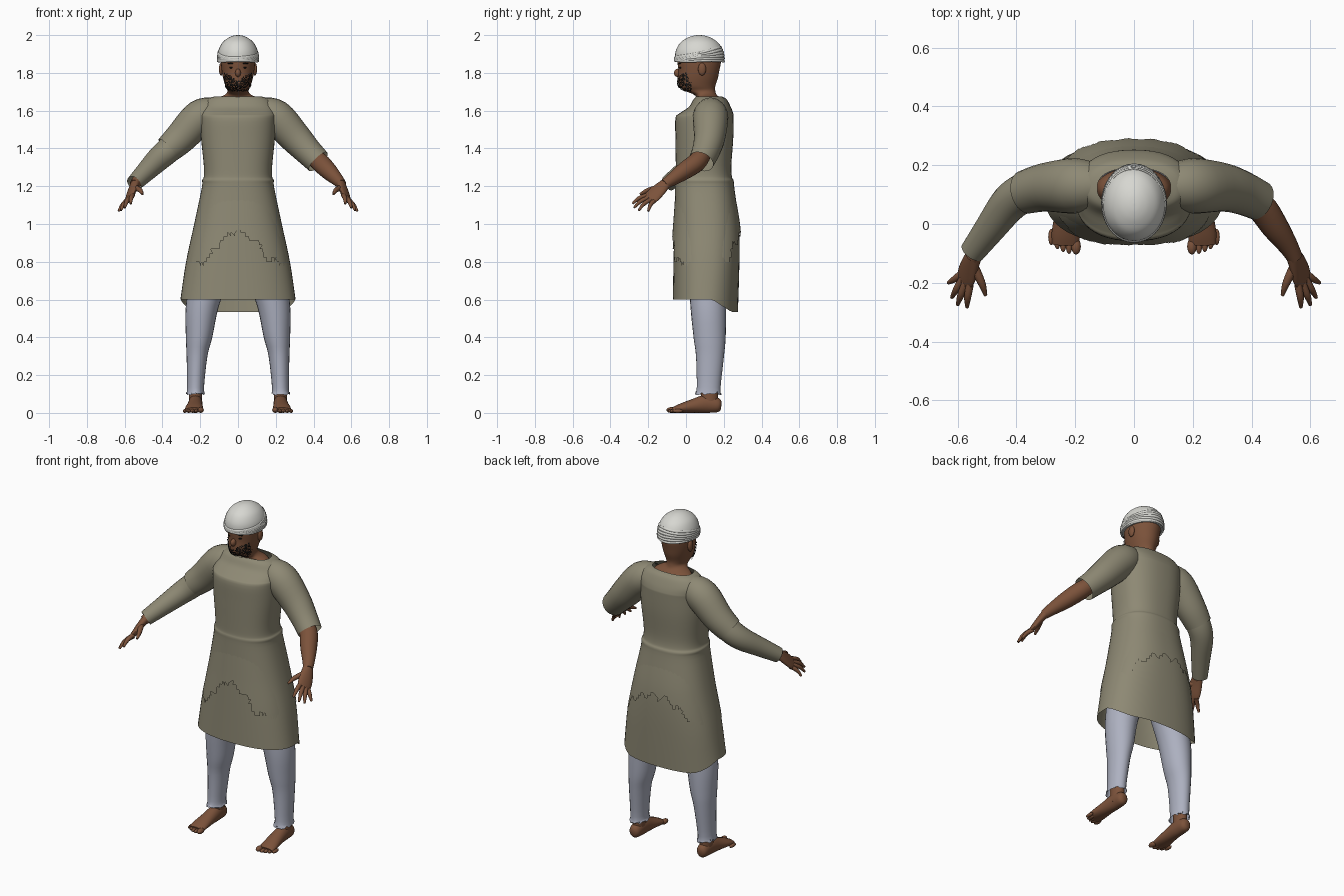
import bpy, bmesh, math, random
from mathutils import Vector

random.seed(4)
if "Cube" in bpy.data.objects:
    bpy.data.objects.remove(bpy.data.objects["Cube"])
parts = []


def material(name, rgb):
    m = bpy.data.materials.new(name)
    m.use_nodes = True
    m.diffuse_color = (*rgb, 1)
    bsdf = m.node_tree.nodes["Principled BSDF"]
    bsdf.inputs["Base Color"].default_value = (*rgb, 1)
    bsdf.inputs["Roughness"].default_value = 0.8
    return m


CLOTH = material("olive cloth", (0.27, 0.25, 0.175))
TROUSER = material("pale blue cloth", (0.42, 0.44, 0.53))
SKIN = material("brown skin", (0.2, 0.085, 0.043))
WHITE = material("off white cloth", (0.68, 0.68, 0.64))
BLACK = material("black hair", (0.008, 0.007, 0.006))


def finish(name, bm, mat):
    me = bpy.data.meshes.new(name)
    bm.to_mesh(me)
    bm.free()
    me.materials.append(mat)
    ob = bpy.data.objects.new(name, me)
    bpy.context.collection.objects.link(ob)
    parts.append(ob)
    return ob


def smooth_rows(rows, steps):
    """Catmull-Rom interpolation of (x, y, z, a, b) sections."""
    out = []
    for i in range(len(rows) - 1):
        p0, p1, p2 = rows[max(i - 1, 0)], rows[i], rows[i + 1]
        p3 = rows[min(i + 2, len(rows) - 1)]
        for k in range(steps):
            t = k / steps
            out.append([0.5 * (2 * b + (c - a) * t + (2 * a - 5 * b + 4 * c - d) * t * t
                               + (3 * b - a - 3 * c + d) * t ** 3)
                        for a, b, c, d in zip(p0, p1, p2, p3)])
    return out + [list(rows[-1])]


def loft(name, rows, mat, side=(1, 0, 0), flat=False, n=20, steps=4, power=2,
         cap=True, keep=None, warp=None):
    """Skin elliptical sections along a path; keep() trims faces, warp() moves points."""
    rows = smooth_rows(rows, steps)
    bm = bmesh.new()
    rings = []
    for i, (x, y, z, a, b) in enumerate(rows):
        u, v = Vector((1, 0, 0)), Vector((0, 1, 0))
        if not flat:
            t = Vector(rows[min(i + 1, len(rows) - 1)][:3]) - Vector(rows[max(i - 1, 0)][:3])
            t.normalize()
            u = Vector(side)
            u = (u - t * u.dot(t)).normalized()
            v = t.cross(u)
        ring = []
        for k in range(n):
            w = 2 * math.pi * k / n
            c, s = math.cos(w), math.sin(w)
            c = math.copysign(abs(c) ** (2 / power), c)
            s = math.copysign(abs(s) ** (2 / power), s)
            co = Vector((x, y, z)) + u * a * c + v * b * s
            ring.append(bm.verts.new(warp(co) if warp else co))
        rings.append(ring)
    for r, q in zip(rings, rings[1:]):
        for k in range(n):
            j = (k + 1) % n
            bm.faces.new((r[k], r[j], q[j], q[k]))
    if cap:
        bm.faces.new(rings[0])
        bm.faces.new(rings[-1])
    bmesh.ops.recalc_face_normals(bm, faces=bm.faces[:])
    if keep:
        bmesh.ops.triangulate(bm, faces=bm.faces[:])
        gone = [f for f in bm.faces if not keep(f.calc_center_median())]
        bmesh.ops.delete(bm, geom=gone, context='FACES')
    return finish(name, bm, mat)


def ball(name, loc, size, mat):
    bm = bmesh.new()
    bmesh.ops.create_uvsphere(bm, u_segments=16, v_segments=10, radius=1)
    for v in bm.verts:
        v.co = Vector(loc) + Vector(c * s for c, s in zip(v.co, size))
    return finish(name, bm, mat)


# Tunic body with a dipped back hem
def tunic_rows(spec, grow=None):
    return [(0, (f + r) / 2, z, a, (r - f) / 2 + (grow(z) if grow else 0))
            for z, a, f, r in spec]


skirt = [(.6, .305, -.07, .275), (.8, .275, -.066, .283), (1, .232, -.062, .28),
         (1.19, .192, -.058, .256)]
bodice = [(1.23, .19, -.058, .252), (1.25, .181, -.054, .243), (1.31, .181, -.054, .24),
          (1.45, .195, -.056, .25), (1.56, .2, -.056, .252), (1.585, .2, -.035, .25),
          (1.62, .195, .015, .237), (1.66, .165, .04, .215), (1.675, .125, .055, .19)]


def dip_hem(co):
    if co.z < .75:
        drop = min(1, max(0, (co.y - .14) / .1)) * .065
        co.z -= drop * (.75 - co.z) / .15
    return co


loft("tunic", tunic_rows(skirt + bodice), CLOTH, flat=True, n=48, power=2.4,
     cap=False, warp=dip_hem)


# Ragged overlapping layer on the front and back of the skirt
def above_tear(c):
    jag = .018 * math.sin(75 * c.x) + random.uniform(-.008, .008)
    if c.y < .1:
        return c.z > max(.8, .955 - 6 * c.x ** 2) + jag
    return c.z > max(.82, .965 - 2.6 * c.x ** 2) + jag


loft("torn_layer", tunic_rows([(z, a - .004, f, r) for z, a, f, r in skirt],
                              lambda z: .016 - max(0, z - .8) * .05),
     CLOTH, flat=True, n=90, steps=9, power=2.4, cap=False, keep=above_tear)

# Head, neck and face
head = [(0, .12, 1.62, .13, .072), (0, .12, 1.662, .112, .064), (0, .102, 1.685, .068, .06),
        (0, .075, 1.705, .056, .08), (0, .06, 1.73, .066, .095), (0, .063, 1.77, .078, .105),
        (0, .068, 1.81, .086, .108), (0, .07, 1.86, .09, .115), (0, .07, 1.9, .085, .11)]
loft("head", head, SKIN, flat=True, n=32)
ball("nose", (0, -.044, 1.8), (.015, .02, .022), SKIN)
for s, tag in ((1, "left"), (-1, "right")):
    ball(tag + "_ear", (s * .089, .085, 1.82), (.012, .021, .034), SKIN)
    ball(tag + "_eye", (s * .034, -.029, 1.828), (.012, .007, .005), BLACK)
    ball(tag + "_eyebrow", (s * .036, -.033, 1.85), (.02, .007, .004), BLACK)


# Patchy beard standing just off the jaw
def in_beard(c):
    inside = c.y < .03 and c.z < 1.765 + .5 * abs(c.x) and abs(c.x) < .075
    mouth = abs(c.x) < .02 and abs(c.z - 1.765) < .006
    return inside and not mouth and random.random() < .68


loft("beard", [(x, y, z - .004, a + .005, b + .007) for x, y, z, a, b in head[3:7]], BLACK,
     flat=True, n=84, steps=6, cap=False, keep=in_beard)

# Wound head cloth: dome and wrapped strips
loft("head_wrap_dome",
     [(0, .07, 1.857, .098, .122), (0, .071, 1.88, .107, .129), (0, .071, 1.92, .103, .124),
      (0, .07, 1.96, .083, .1), (0, .07, 1.985, .053, .064), (0, .07, 1.997, .024, .03),
      (0, .07, 2, .002, .002)], WHITE, flat=True, n=36)
for i in range(6):
    path = []
    for k in range(37):
        w = 2 * math.pi * k / 36
        back = .5 + .5 * math.sin(w)
        z = 1.864 + i * (.003 + .011 * back) + .002 * math.sin(3 * w + i)
        r = math.sqrt(max(.1, 1 - ((z - 1.875) / .128) ** 2))
        path.append((.107 * r * math.cos(w), .071 + .13 * r * math.sin(w), z, .007, .005))
    loft("head_wrap_strip_%d" % (i + 1), path, WHITE, side=(0, 0, 1), n=8, steps=1)

# Sleeves: short on the left, layered long sleeve on the right
shoulder = [(.12, .13, 1.59, .075, .08), (.2, .13, 1.565, .094, .094),
            (.3, .125, 1.46, .083, .085)]
loft("left_sleeve", shoulder + [(.37, .105, 1.385, .074, .074), (.425, .08, 1.33, .068, .068)],
     CLOTH, side=(0, 1, 0), cap=False, n=24)
mirrored = [(-x, y, z, a, b) for x, y, z, a, b in shoulder]
loft("right_upper_sleeve", mirrored + [(-.37, .108, 1.395, .074, .074)],
     CLOTH, side=(0, 1, 0), cap=False, n=24)
loft("right_lower_sleeve",
     [(-.3, .125, 1.46, .07, .07), (-.37, .107, 1.39, .069, .069), (-.425, .07, 1.34, .064, .064),
      (-.49, -.015, 1.275, .053, .053), (-.55, -.095, 1.215, .043, .043)],
     CLOTH, side=(0, 1, 0), cap=False, n=24)

# Bare forearms, hands, legs and feet, both sides
tips = [((.582, -.165, 1.125), (.632, -.2, 1.068)), ((.583, -.185, 1.13), (.62, -.25, 1.072)),
        ((.573, -.2, 1.14), (.6, -.275, 1.086)), ((.558, -.205, 1.153), (.568, -.283, 1.108))]
for s, tag in ((1, "left"), (-1, "right")):
    def flip(rows):
        return [(s * r[0], *r[1:]) for r in rows]

    across = (s * -.5, -.6, .5)
    loft(tag + "_forearm",
         flip([(.37, .1, 1.385, .04, .04), (.43, .06, 1.33, .05, .05), (.48, -.01, 1.28, .046, .046),
               (.525, -.075, 1.235, .034, .034), (.548, -.115, 1.21, .028, .026)]),
         SKIN, side=(0, 1, 0))
    loft(tag + "_palm",
         flip([(.54, -.1, 1.222, .027, .024), (.556, -.135, 1.188, .038, .02),
               (.57, -.175, 1.15, .044, .016), (.58, -.198, 1.128, .036, .011)]),
         SKIN, side=across)
    for i, (base, tip) in enumerate(tips):
        mid = [(p + q) / 2 + d for p, q, d in zip(base, tip, (.003, -.005, .006))]
        loft("%s_finger_%d" % (tag, i + 1),
             flip([(*base, .013, .012), (*mid, .012, .011), (*tip, .006, .006)]), SKIN, n=10)
    loft(tag + "_thumb",
         flip([(.55, -.135, 1.195, .017, .017), (.528, -.18, 1.185, .015, .014),
               (.515, -.21, 1.175, .012, .012), (.505, -.243, 1.158, .006, .006)]), SKIN, n=10)

    # Trouser leg with a crumpled hem
    def crumple(co):
        if co.z < .11:
            co.z += random.uniform(-.008, .008)
        return co

    loft(tag + "_trouser_leg",
         flip([(.225, .118, .1, .05, .07), (.225, .12, .135, .045, .063), (.217, .127, .3, .055, .074),
               (.206, .125, .4, .07, .085), (.188, .118, .57, .088, .095), (.13, .11, .8, .11, .1),
               (.09, .1, 1, .09, .1)]), TROUSER, flat=True, n=24, cap=False, warp=crumple)

    loft(tag + "_ankle",
         flip([(.225, .125, .03, .034, .045), (.225, .125, .09, .034, .045),
               (.222, .125, .2, .036, .045)]), SKIN, flat=True)
    loft(tag + "_foot",
         flip([(.225, .187, .038, .015, .02), (.225, .17, .04, .032, .037), (.225, .11, .048, .037, .048),
               (.228, .04, .037, .041, .037), (.232, -.03, .024, .048, .024),
               (.233, -.07, .015, .045, .014)]), SKIN)
    for i in range(5):
        big = .017 if i == 0 else .0115
        ball("%s_toe_%d" % (tag, i + 1),
             (s * (.197 + .02 * i + (.004 if i else 0)), -.076 + .0025 * i * i * .8, big * .9),
             (big * .95, .028, big * .9), SKIN)

# Smooth shading with crisp hard edges
bpy.ops.object.select_all(action='DESELECT')
for ob in parts:
    ob.select_set(True)
bpy.context.view_layer.objects.active = parts[0]
bpy.ops.object.shade_smooth_by_angle(angle=math.radians(45))
